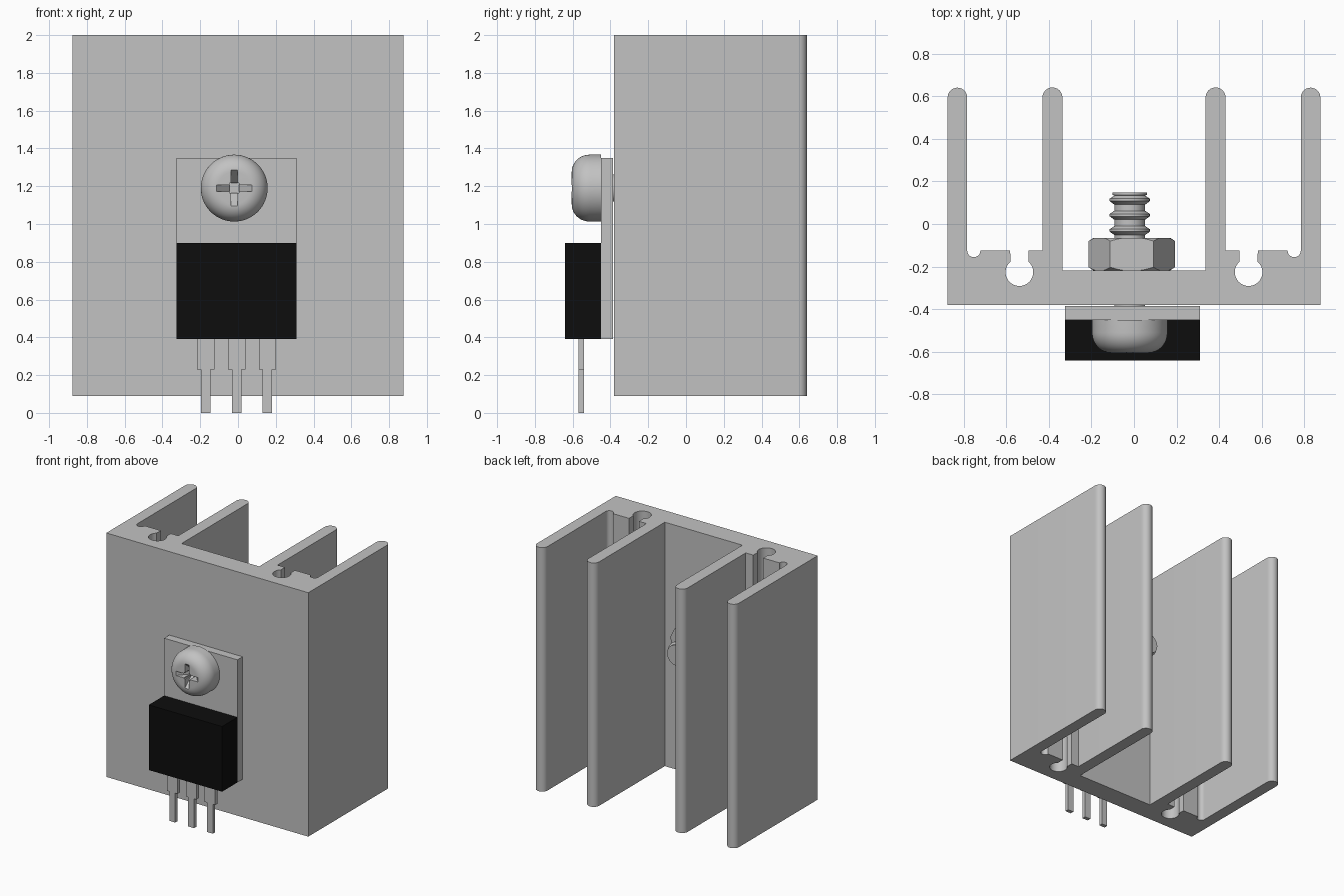
import bpy
import bmesh
from math import cos, sin, pi, radians
from mathutils import Vector

if "Cube" in bpy.data.objects:
    bpy.data.objects.remove(bpy.data.objects["Cube"], do_unlink=True)


def material(name, value):
    m = bpy.data.materials.new(name)
    m.use_nodes = True
    colour = (value, value, value, 1)
    m.diffuse_color = colour
    m.node_tree.nodes["Principled BSDF"].inputs["Base Color"].default_value = colour
    return m


GREY = material("light_grey_metal", 0.54)
BLACK = material("black_plastic", 0.004)


def finish(name, bm, mat):
    bmesh.ops.recalc_face_normals(bm, faces=bm.faces)
    mesh = bpy.data.meshes.new(name)
    bm.to_mesh(mesh)
    bm.free()
    mesh.materials.append(mat)
    obj = bpy.data.objects.new(name, mesh)
    bpy.context.collection.objects.link(obj)
    return obj


def prism(name, points, direction, mat=GREY):
    """Extrude a closed outline along a direction."""
    bm = bmesh.new()
    face = bm.faces.new([bm.verts.new(p) for p in points])
    result = bmesh.ops.extrude_face_region(bm, geom=[face], use_keep_orig=True)
    moved = [v for v in result["geom"] if isinstance(v, bmesh.types.BMVert)]
    bmesh.ops.translate(bm, verts=moved, vec=Vector(direction))
    return finish(name, bm, mat)


def box(name, x, y, z, mat=GREY):
    outline = [(x[0], y[0], z[0]), (x[1], y[0], z[0]), (x[1], y[1], z[0]), (x[0], y[1], z[0])]
    return prism(name, outline, (0, 0, z[1] - z[0]), mat)


def lathe(name, profile, x, z, steps=48):
    """Turn a (radius, y) profile around an axis running along y."""
    bm = bmesh.new()
    verts = [bm.verts.new((x + r, y, z)) for r, y in profile]
    edges = [bm.edges.new(pair) for pair in zip(verts, verts[1:])]
    bmesh.ops.spin(bm, geom=verts + edges, cent=(x, 0, z), axis=(0, 1, 0),
                   angle=2 * pi, steps=steps)
    bmesh.ops.remove_doubles(bm, verts=bm.verts, dist=0.0001)
    return finish(name, bm, GREY)


def arc(cx, cy, r, start, end, n):
    angles = [radians(start + (end - start) * i / n) for i in range(n + 1)]
    return [(cx + r * cos(a), cy + r * sin(a)) for a in angles]


def activate(obj):
    bpy.ops.object.select_all(action="DESELECT")
    obj.select_set(True)
    bpy.context.view_layer.objects.active = obj


def boolean(obj, tool, operation):
    tool.hide_render = True
    mod = obj.modifiers.new("cut", "BOOLEAN")
    mod.object, mod.operation, mod.solver = tool, operation, "EXACT"
    activate(obj)
    bpy.ops.object.modifier_apply(modifier=mod.name)
    bpy.data.objects.remove(tool, do_unlink=True)


def smooth(obj):
    activate(obj)
    bpy.ops.object.shade_smooth_by_angle(angle=radians(30))


# Extruded heat sink: half outline with fins, corner groove and screw channel, mirrored
STEP, FLOOR, TIP = -0.125, -0.218, 0.594
half = [(0.875, -0.38)]
half += arc(0.829, TIP, 0.046, 0, 180, 12)
half += arc(0.752, STEP, 0.031, 0, -180, 10)
half += [(0.581, STEP)]
half += arc(0.538, -0.226, 0.065, 49, -229, 24)
half += [(0.495, STEP), (0.43, STEP)]
half += arc(0.383, TIP, 0.047, 0, 180, 12)
half += [(0.336, FLOOR)]
outline = half + [(-x, y) for x, y in reversed(half)]
smooth(prism("heat_sink", [(x, y, 0.09) for x, y in outline], (0, 0, 1.91)))

# Transistor: metal tab, plastic body and three stepped leads
box("metal_tab", (-0.325, 0.31), (-0.45, -0.386), (0.39, 1.35))
box("plastic_body", (-0.325, 0.31), (-0.64, -0.45), (0.39, 0.90), BLACK)
for side, x in (("right", -0.17), ("middle", -0.007), ("left", 0.156)):
    right_edge = [(0.025, 0), (0.025, 0.23), (0.046, 0.23), (0.046, 0.39)]
    lead = right_edge + [(-u, z) for u, z in reversed(right_edge)]
    prism(side + "_lead", [(x + u, -0.57, z) for u, z in lead], (0, 0.03, 0))

# Pan head screw
SX, SZ, FRONT = -0.02, 1.19, -0.605
dome = [(0.087 + 0.09 * sin(a), -0.51 - 0.095 * cos(a))
        for a in [pi / 2 * i / 12 for i in range(13)]]
head = lathe("screw_head", [(0, FRONT)] + dome + [(0.177, -0.45), (0, -0.45)], SX, SZ, 64)

# Cross recess: two arms sloping inward and a square centre
for along_x in (True, False):
    slope = [(-0.1, -0.61), (0.1, -0.61), (0.02, -0.52), (-0.02, -0.52)]
    if along_x:
        arm = prism("arm_cutter", [(SX + u, y, SZ - 0.017) for u, y in slope], (0, 0, 0.034))
    else:
        arm = prism("arm_cutter", [(SX - 0.017, y, SZ + u) for u, y in slope], (0.034, 0, 0))
    boolean(head, arm, "DIFFERENCE")
centre = box("centre_cutter", (SX - 0.026, SX + 0.026), (-0.62, -0.515),
             (SZ - 0.026, SZ + 0.026))
boolean(head, centre, "DIFFERENCE")
smooth(head)

# Threaded shank
CORE, CREST = 0.072, 0.094
shank = [(0, -0.46), (CORE, -0.46)]
for y in (-0.03, 0.042, 0.113):
    shank += [(CORE, y - 0.022), (CREST, y - 0.006), (CREST, y + 0.006), (CORE, y + 0.02)]
shank += [(0.08, 0.136), (0.08, 0.148), (0, 0.148)]
smooth(lathe("screw_shank", shank, SX, SZ))

# Hex nut with chamfered corners
NX, Y0, Y1 = -0.01, FLOOR, -0.065
corners = arc(NX, SZ, 0.203, 0, 300, 5)
nut = prism("hex_nut", [(x, Y0, z) for x, z in corners], (0, Y1 - Y0, 0))
turned = [(0, Y0 - 0.01), (0.165, Y0 - 0.01), (0.21, Y0 + 0.02),
          (0.21, Y1 - 0.02), (0.165, Y1 + 0.01), (0, Y1 + 0.01)]
boolean(nut, lathe("chamfer_cutter", turned, NX, SZ), "INTERSECT")
smooth(nut)
